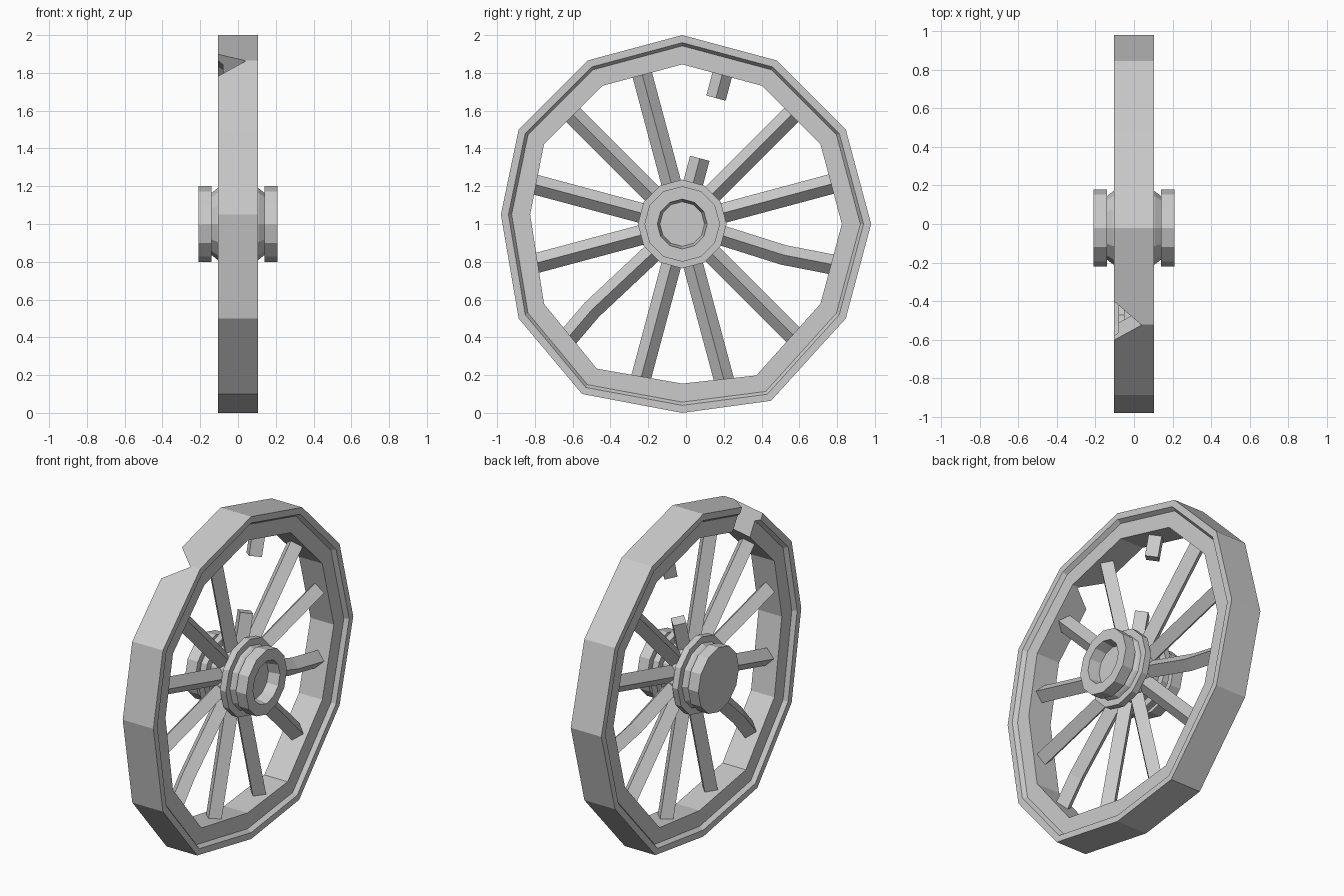
import bpy, bmesh
from math import sin, cos, radians
from mathutils import Vector

if "Cube" in bpy.data.objects:
    bpy.data.objects.remove(bpy.data.objects["Cube"])

SIDES = 12
CY, CZ = -0.02, 1.0          # wheel axis runs along x through here


def add_object(name, bm):
    bmesh.ops.recalc_face_normals(bm, faces=bm.faces[:])
    mesh = bpy.data.meshes.new(name)
    bm.to_mesh(mesh)
    bm.free()
    obj = bpy.data.objects.new(name, mesh)
    bpy.context.collection.objects.link(obj)
    return obj


def loft(name, loops, closed=False):
    """Skin a list of vertex loops; closed joins last to first, otherwise cap ends."""
    bm = bmesh.new()
    rows = [[bm.verts.new(p) for p in loop] for loop in loops]
    n = len(rows[0])
    pairs = list(zip(rows, rows[1:])) + ([(rows[-1], rows[0])] if closed else [])
    for a, b in pairs:
        for i in range(n):
            j = (i + 1) % n
            bm.faces.new((a[i], a[j], b[j], b[i]))
    if not closed:
        bm.faces.new(rows[0])
        bm.faces.new(rows[-1])
    return add_object(name, bm)


def polar(x, r, deg):
    a = radians(deg)
    return Vector((x, CY + r * cos(a), CZ + r * sin(a)))


def turned(name, profile, closed=False, dents={}):
    """Revolve an (x, radius) profile; dents shift single corners in y and z."""
    loops = []
    for x, r in profile:
        loops.append([polar(x, r, k * 30) + Vector((0, *dents.get(k * 30, (0, 0))))
                      for k in range(SIDES)])
    return loft(name, loops, closed)


# Worn rim: raised tyre around a recessed wooden ring, some corners knocked out of true
rim_profile = [(0.08, 0.845), (0.08, 0.943), (0.105, 0.96), (0.105, 1.0)]
rim_profile += [(-x, r) for x, r in reversed(rim_profile)]
rim = turned("rim", rim_profile, closed=True,
             dents={180: (0.04, 0.05), 240: (-0.03, -0.034), 300: (-0.03, -0.07)})

# Wedge-shaped chip out of the rim's left side
radial = Vector((0, cos(radians(120)), sin(radians(120))))
tangent = Vector((0, -radial.z, radial.y)) * -1
axis_point = Vector((0, CY, CZ))
wedge = [(0.04, -0.005), (-0.2, 0.203), (-0.2, -0.185)]
cutter = loft("chip_cutter", [[axis_point + radial * r + tangent * t + Vector((x, 0, 0))
                               for x, t in wedge] for r in (0.7, 1.1)])
cutter.hide_render = True
mod = rim.modifiers.new("chip", 'BOOLEAN')
mod.operation = 'DIFFERENCE'
mod.solver = 'EXACT'
mod.object = cutter
bpy.context.view_layer.objects.active = rim
bpy.ops.object.modifier_apply(modifier=mod.name)
bpy.data.objects.remove(cutter)

# Hub: mirrored flanges, necks and collars, with a blind axle bore on the right end
half = [(0.055, 0.19), (0.055, 0.235), (0.095, 0.235), (0.095, 0.195),
        (0.11, 0.188), (0.14, 0.165), (0.14, 0.2), (0.21, 0.2)]
turned("hub", [(-x, r) for x, r in reversed(half)] + half + [(0.21, 0.132), (0.14, 0.118)])


# Spokes: square bars turned edge-on, following a path of (radius, angle) points
def spoke(name, path, size=0.053):
    pts = [polar(0, r, a) for r, a in path]
    loops = []
    for i, p in enumerate(pts):
        d = (pts[min(i + 1, len(pts) - 1)] - pts[max(i - 1, 0)]).normalized()
        side = Vector((0, -d.z, d.y)) * size
        out = Vector((size, 0, 0))
        loops.append([p + out, p + side, p - out, p - side])
    loft(name, loops)


bent = {345: (0.56, 343), 225: (0.66, 223.5)}
for k in range(SIDES):
    angle = 15 + 30 * k
    if angle == 75:
        spoke("broken_spoke_inner", [(0.12, 75), (0.36, 75)])
        spoke("broken_spoke_outer", [(0.69, 75), (0.84, 75)])
    else:
        reach = 0.88 if 220 < angle < 320 else 0.84
        middle = [bent[angle]] if angle in bent else []
        spoke(f"spoke_{k + 1}", [(0.12, angle)] + middle + [(reach, angle)])
